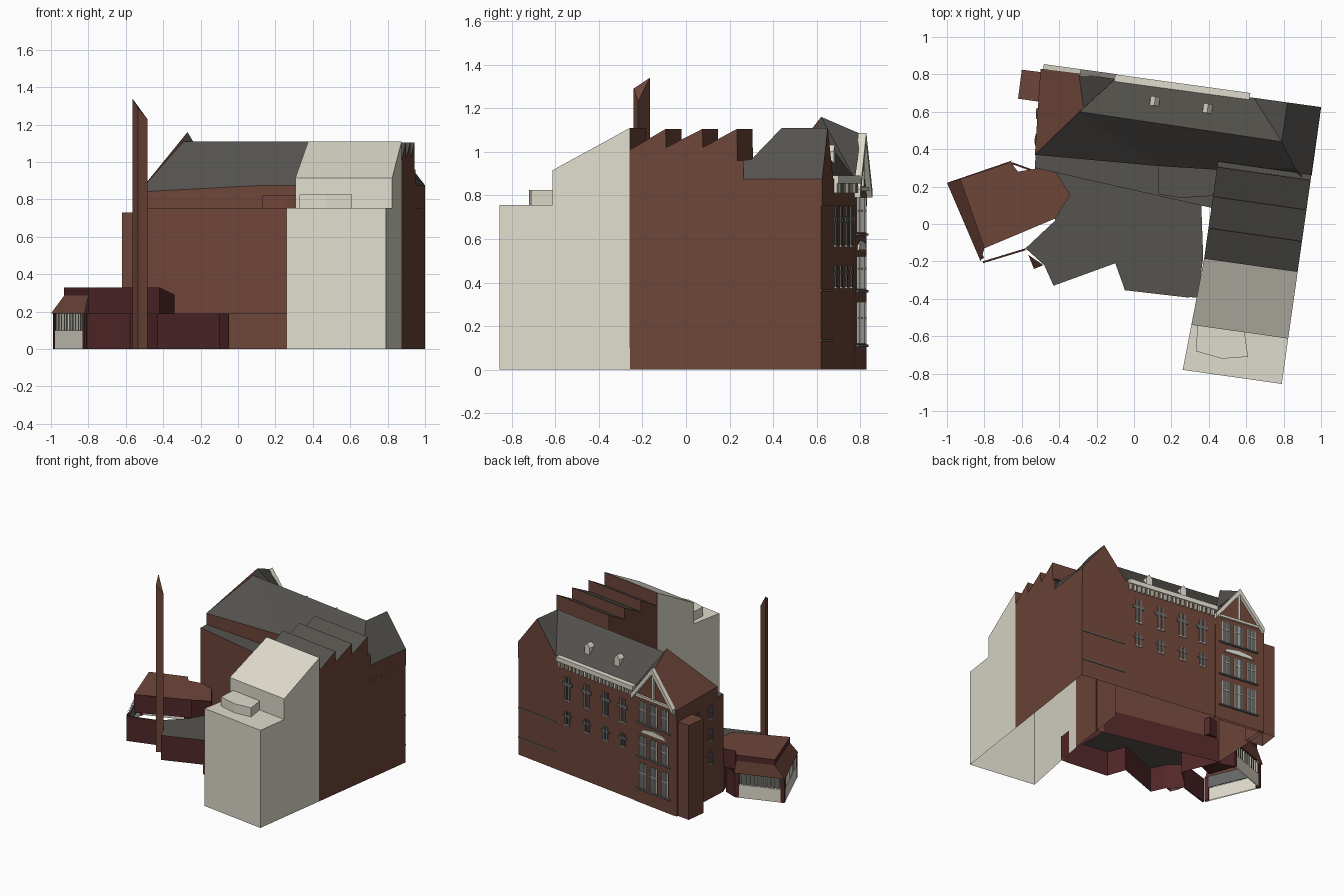
import bpy
import bmesh
from mathutils import Vector

cube = bpy.data.objects.get("Cube")
if cube:
    bpy.data.objects.remove(cube)


def material(name, rgb):
    m = bpy.data.materials.new(name)
    m.use_nodes = True
    m.diffuse_color = (*rgb, 1)
    m.node_tree.nodes["Principled BSDF"].inputs["Base Color"].default_value = (*rgb, 1)
    return m


BRICK = material("brick", (0.155, 0.06, 0.041))
CREAM = material("cream stone", (0.74, 0.715, 0.61))
SLATE = material("slate", (0.092, 0.087, 0.077))
MAROON = material("maroon", (0.082, 0.02, 0.022))
GLASS = material("window grey", (0.13, 0.14, 0.135))


def finish(name, bm, side, top):
    """Open the underside, paint upward faces with the top colour, link."""
    bmesh.ops.recalc_face_normals(bm, faces=bm.faces)
    under = [f for f in bm.faces if f.normal.z < -0.9 and f.calc_center_median().z < 0.001]
    bmesh.ops.delete(bm, geom=under, context='FACES')
    for f in bm.faces:
        f.material_index = 1 if f.normal.z > 0.3 else 0
    me = bpy.data.meshes.new(name)
    bm.to_mesh(me)
    bm.free()
    me.materials.append(side)
    me.materials.append(top)
    bpy.context.collection.objects.link(bpy.data.objects.new(name, me))


def add_solid(bm, bottom, top, skip=()):
    """Join two outlines; the edges numbered in skip get no face."""
    a = [bm.verts.new(p) for p in bottom]
    b = [bm.verts.new(p) for p in top]
    bm.faces.new(a[::-1])
    bm.faces.new(b)
    for i in range(len(a)):
        j = (i + 1) % len(a)
        if i not in skip:
            bm.faces.new((a[i], a[j], b[j], b[i]))


def prism(name, pts, z0, z1, side, top=None, skip=()):
    """Upright prism over a plan; z1 is one height or one per corner."""
    zs = z1 if isinstance(z1, list) else [z1] * len(pts)
    bm = bmesh.new()
    add_solid(bm, [(x, y, z0) for x, y in pts], [(*p, z) for p, z in zip(pts, zs)], skip)
    finish(name, bm, side, top or side)


def sheet(name, faces, mat):
    bm = bmesh.new()
    for f in faces:
        bm.faces.new([bm.verts.new(p) for p in f])
    bmesh.ops.remove_doubles(bm, verts=bm.verts, dist=0.0005)
    finish(name, bm, mat, mat)


class Wall:
    """Wall frame: s runs along the wall, o points out of it."""

    def __init__(self, start, end, out):
        self.o = Vector((*start, 0))
        self.d = (Vector((*end, 0)) - self.o).normalized()
        self.n = Vector((-self.d.y, self.d.x, 0)) * out

    def at(self, s, z, o):
        depth = o(s) if callable(o) else o
        return self.o + self.d * s + self.n * depth + Vector((0, 0, z))

    def slabs(self, name, polys, o0, o1, side, top=None, skip=()):
        bm = bmesh.new()
        for poly in polys:
            add_solid(bm, [self.at(s, z, o0) for s, z in poly],
                      [self.at(s, z, o1) for s, z in poly], skip)
        finish(name, bm, side, top or side)


def rect(s, z, w, h):
    return [(s, z), (s + w, z), (s + w, z + h), (s, z + h)]


def cross_windows(name, wall, rects):
    """Two tall lights crossed by a wider transom, with a pale sill."""
    bars, sills = [], []
    for s, z, w, h in rects:
        bars += [rect(s + w * k, z, w * 0.2, h) for k in (0.22, 0.58)]
        bars.append(rect(s, z + h * 0.6, w, h * 0.14))
        sills.append(rect(s + w * 0.15, z - 0.008, w * 0.7, 0.008))
    wall.slabs(name, bars, 0, 0.007, GLASS)
    wall.slabs(name + "_sills", sills, 0, 0.009, CREAM)


# East wing: stone terrace and lean-to, then saw-tooth brick part
east = Wall((0.79, -0.855), (1.0, 0.625), -1)


def wing_left(v):
    return -0.535 + 0.05 * min(v, 0.6)


east.slabs("stone_wing", [[(0, 0), (0, 0.755), (0.245, 0.755), (0.245, 0.915),
                           (0.605, 1.11), (0.605, 0)]], wing_left, 0, CREAM, skip=(4,))
teeth = [(0.602, 0), (0.602, 1.107), (0.607, 1.11), (0.607, 1.01)]
for v, low in ((0.77, 1.02), (0.94, 1.02), (1.10, 0.96)):
    teeth += [(v, 1.105), (v + 0.002, low)]
teeth += [(1.13, 0.96), (1.13, 0)]
east.slabs("sawtooth_wing", [teeth], wing_left, 0, BRICK, SLATE, skip=(0, len(teeth) - 2))
prism("terrace_box", [(0.34, -0.54), (0.33, -0.68), (0.47, -0.72), (0.61, -0.71), (0.59, -0.57)],
      0.75, 0.825, CREAM)

# Main block
prism("main_walls", [(-0.53, 0.30), (0.42, 0.085), (0.5, 0.2), (0.95, 0.26), (1, 0.62),
                     (-0.5, 0.827), (-0.51, 0.68)], 0, 0.755, BRICK, SLATE, skip=(1, 2))
W, M, S = (-0.53, 0.37, 0.84), (0.13, 0.31, 0.875), (0.45, 0.29, 0.875)
E1, E2, V = (0.945, 0.24, 0.875), (1, 0.625, 0.875), (0.64, 0.675, 0.875)
H1, H2 = (0.9, 0.25, 0.96), (0.86, 0.3, 0.965)
B, G = (-0.1, 0.775, 0.875), (-0.5, 0.83, 0.82)
RW, RE, RN = (-0.29, 0.6, 1.11), (0.79, 0.44, 1.11), (0.82, 0.65, 1.11)
PEAK, GABLE = (-0.27, 0.62, 1.16), (-0.295, 0.805, 1.08)
eaves = [W, M, S, E1, E2, V, B, G]
sheet("upper_walls", [[(*p[:2], 0.75), (*q[:2], 0.75), q, p]
                      for p, q in zip(eaves, eaves[1:] + eaves[:1])], BRICK)
sheet("main_roof", [[W, M, RW], [M, S, RE, RW], [S, H2, RE], [S, E1, H1, H2],
                    [E1, E2, RN, RE, H2, H1], [RE, RN, V], [RE, V, B, RW],
                    [GABLE, B, PEAK], [B, RW, PEAK]], SLATE)
sheet("brick_gable_faces", [[V, E2, RN], [W, G, GABLE, PEAK], [W, PEAK, RW]], BRICK)
prism("link_roof", [(0.13, 0.31), (0.13, 0.16), (0.25, 0.14), (0.42, 0.15), (0.46, 0.3)],
      0.75, 0.82, BRICK, SLATE)

# Back face: bay with gable, cornice, windows and dormers
back = Wall((1, 0.62), (-0.5, 0.827), -1)
back.slabs("gable_bay", [[(1.11, 0), (1.49, 0), (1.49, 0.83), (1.3, 1.07), (1.11, 0.83)]],
           -0.02, 0.004, BRICK)
back.slabs("gable_verges", [[(1.3, 1.085), (1.3 + k * 0.2, 0.83), (1.3 + k * 0.2, 0.79),
                             (1.3, 1.04)] for k in (-1, 1)], -0.005, 0.03, CREAM)
back.slabs("gable_tie", [rect(1.14, 0.82, 0.32, 0.018)], 0, 0.02, CREAM)
back.slabs("gable_king_post", [rect(1.292, 0.84, 0.016, 0.2)], 0, 0.02, CREAM)
back.slabs("cornice", [rect(0.385, 0.855, 0.73, 0.035)], -0.01, 0.028, CREAM)
back.slabs("cornice_brackets", [rect(0.39 + i * 0.036, 0.81, 0.016, 0.05) for i in range(20)],
           0, 0.02, CREAM)
centres = (0.47, 0.655, 0.835, 1.0)
cross_windows("upper_windows", back, [(s - 0.045, 0.57, 0.09, 0.18) for s in centres])
cross_windows("lower_windows", back, [(s - 0.04, 0.38, 0.08, 0.1) for s in centres])
panes, bars, sills = [], [], []
for z, h in ((0.12, 0.19), (0.37, 0.15), (0.63, 0.16)):
    for s in (1.16, 1.265, 1.37):
        panes.append(rect(s, z, 0.07, h))
        bars += [rect(s + k, z, 0.006, h) for k in (0, 0.032, 0.064)]
        bars.append(rect(s, z + h * 0.6, 0.07, 0.006))
    sills.append(rect(1.14, z - 0.015, 0.32, 0.01))
back.slabs("bay_glass", panes, 0, 0.008, GLASS)
back.slabs("bay_mullions", bars, 0, 0.012, CREAM)
back.slabs("bay_sills", sills, 0, 0.018, GLASS)
back.slabs("bay_arch", [[(1.18, 0.55), (1.42, 0.55), (1.4, 0.575), (1.3, 0.59), (1.2, 0.575)]],
           0, 0.014, CREAM)
back.slabs("string_courses", [rect(0, z, 0.36, 0.008) for z in (0.13, 0.36)], 0, 0.005, GLASS)
back.slabs("dormers", [[(s - 0.025, 0.93), (s + 0.025, 0.93), (s + 0.025, 1.0),
                        (s, 1.03), (s - 0.025, 1.0)] for s in (0.6, 0.885)],
           -0.11, -0.06, CREAM)

# Corner tower and west windows
prism("corner_tower", [(-0.62, 0.67), (-0.48, 0.65), (-0.48, 0.81), (-0.6, 0.825)],
      0, 0.73, BRICK)
west = Wall((-0.51, 0.68), (-0.53, 0.30), -1)
cross_windows("west_windows", west, [(s, z, 0.06, 0.1) for s in (0.06, 0.2)
                                     for z in (0.27, 0.45, 0.62)])

# Low front range and its one brick face
prism("low_range", [(-0.58, -0.13), (-0.48, -0.22), (-0.43, -0.33), (-0.1, -0.21),
                    (-0.05, -0.35), (0.34, -0.395), (0.37, -0.18), (0.36, 0.1),
                    (-0.53, 0.3), (-0.42, 0.02)], 0, 0.19, MAROON, SLATE)
front = Wall((-0.05, -0.35), (0.34, -0.395), -1)
front.slabs("low_brick_face", [rect(0, 0, 0.35, 0.19)], 0, 0.004, BRICK)

# Three-sided chimney with a raked top
prism("chimney", [(-0.565, -0.165), (-0.535, -0.24), (-0.485, -0.22)], 0,
      [1.34, 1.29, 1.23], BRICK)

# West pavilion
prism("pavilion_upper", [(-0.93, 0.24), (-0.66, 0.33), (-0.62, 0.28), (-0.44, 0.31),
                         (-0.34, 0.16), (-0.42, 0.03), (-0.8, -0.13)],
      0.19, [0.33, 0.33, 0.33, 0.33, 0.29, 0.33, 0.33], MAROON, BRICK)
sheet("pavilion_eave", [[(-1, 0.22, 0.19), (-0.82, -0.2, 0.19), (-0.8, -0.13, 0.285),
                         (-0.93, 0.24, 0.285)],
                        [(-1, 0.22, 0.19), (-0.93, 0.24, 0.285), (-0.66, 0.33, 0.285),
                         (-0.65, 0.34, 0.19)]], BRICK)
for label, a, b in (("north", (-0.99, 0.21), (-0.65, 0.33)),
                    ("west", (-0.82, -0.19), (-0.99, 0.21))):
    side = Wall(a, b, 1)
    n = (Vector(b) - Vector(a)).length
    side.slabs(f"pavilion_{label}_base", [rect(0.03, 0, n - 0.06, 0.1)], -0.01, 0, CREAM)
    side.slabs(f"pavilion_{label}_posts", [rect(0.04 + i * (n - 0.09) / 9, 0.1, 0.007, 0.09)
                                           for i in range(10)], -0.01, 0, CREAM)
    side.slabs(f"pavilion_{label}_glass", [rect(0.03, 0.1, n - 0.06, 0.09)],
               -0.02, -0.014, GLASS)
    side.slabs(f"pavilion_{label}_piers", [rect(0, 0, 0.03, 0.19), rect(n - 0.03, 0, 0.03, 0.19)],
               -0.02, 0, MAROON)
garden = Wall((-0.81, -0.2), (-0.58, -0.13), -1)
garden.slabs("garden_wall", [rect(0, 0, 0.24, 0.19)], 0, 0.01, MAROON)
rear = Wall((-0.65, 0.33), (-0.54, 0.29), 1)
rear.slabs("pavilion_rear_wall", [rect(0, 0, 0.11, 0.19)], -0.01, 0, MAROON)
